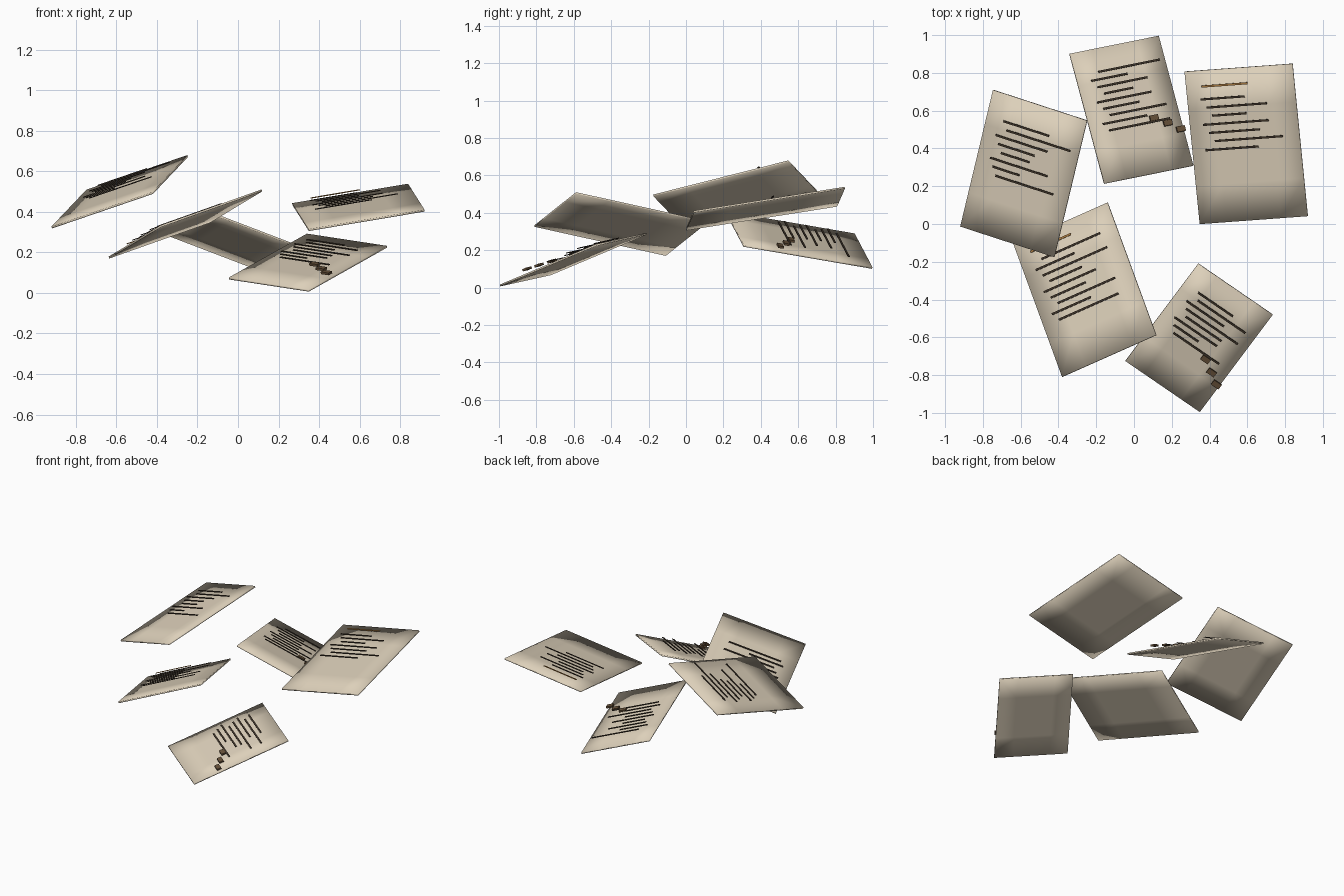
import bpy, bmesh
from mathutils import Vector, Matrix

cube = bpy.data.objects.get("Cube")
if cube:
    bpy.data.objects.remove(cube, do_unlink=True)

THICK = 0.01     # sheet thickness
FLOAT = 0.03     # height of the writing above its sheet
STEP = 0.0555    # row spacing as a share of sheet height


def material(name, rgb):
    m = bpy.data.materials.new(name)
    m.use_nodes = True
    m.diffuse_color = (*rgb, 1)
    m.node_tree.nodes["Principled BSDF"].inputs["Base Color"].default_value = (*rgb, 1)
    return m


PARCHMENT = material("parchment", (0.72, 0.63, 0.49))
INK = material("dark ink", (0.05, 0.035, 0.023))
OCHRE = material("ochre heading", (0.40, 0.20, 0.055))
WAX = material("brown fragment", (0.13, 0.08, 0.04))


def finish(name, bm, mat, matrix, smooth=False):
    mesh = bpy.data.meshes.new(name)
    bm.to_mesh(mesh)
    bm.free()
    mesh.materials.append(mat)
    for p in mesh.polygons:
        p.use_smooth = smooth
    ob = bpy.data.objects.new(name, mesh)
    ob.matrix_world = matrix
    bpy.context.collection.objects.link(ob)
    return ob


def add_box(bm, center, size):
    bmesh.ops.create_cube(bm, size=1, matrix=Matrix.Translation(center) @ Matrix.Diagonal((*size, 1)))


def build_page(name, top_left, top_right, bottom_left, first, indents, ends, heading=None, bits=()):
    """A sheet set by three corners, with rows of writing hovering above it."""
    tl, tr, bl = Vector(top_left), Vector(top_right), Vector(bottom_left)
    width, height = (tr - tl).length, (bl - tl).length
    x = (tr - tl).normalized()
    n = x.cross(tl - bl).normalized()
    frame = Matrix((x, n.cross(x), n)).transposed().to_4x4()
    frame.translation = (tr + bl) / 2
    above = Matrix.Translation((0, 0, FLOAT)) @ frame

    # Sheet
    bm = bmesh.new()
    bmesh.ops.create_grid(bm, x_segments=4, y_segments=4, size=0.5)
    bmesh.ops.scale(bm, vec=(width, height, 1), verts=bm.verts)
    sheet = finish(name + "_sheet", bm, PARCHMENT, frame, True)
    solid = sheet.modifiers.new("thickness", "SOLIDIFY")
    solid.thickness, solid.offset = THICK, 0

    def place(u, v):
        return Vector(((u - 0.5) * width, (0.5 - v) * height, 0))

    def row(bm, start, end, v):
        add_box(bm, place((start + end) / 2, v), ((end - start) * width, 0.011, 0.004))

    # Rows of writing, their indents repeating in turn
    bm = bmesh.new()
    for i, end in enumerate(ends):
        row(bm, indents[i % len(indents)], end, first + i * STEP)
    finish(name + "_writing", bm, INK, above)

    # Coloured heading
    if heading:
        bm = bmesh.new()
        row(bm, *heading)
        finish(name + "_heading", bm, OCHRE, above)

    # Loose fragments near the edge
    if bits:
        bm = bmesh.new()
        for u, v in bits:
            add_box(bm, place(u, v), (0.048, 0.03, 0.012))
        finish(name + "_fragments", bm, WAX, above)


build_page("left_page", (-0.746, 0.71, 0.505), (-0.249, 0.548, 0.675), (-0.918, -0.013, 0.323),
           0.19, (0.175, 0.225, 0.13),
           (0.66, 0.906, 0.68, 0.563, 0.528, 0.739, 0.46, 0.84))

build_page("back_page", (-0.344, 0.90, 0.286), (0.127, 0.995, 0.106), (-0.155, 0.214, 0.402),
           0.174, (0.256, 0.156, 0.205),
           (0.944, 0.562, 0.764, 0.583, 0.766, 0.609, 0.89, 0.653, 0.889),
           bits=((0.72, 0.592), (0.853, 0.649), (0.974, 0.712)))

build_page("right_page", (0.269, 0.807, 0.438), (0.841, 0.849, 0.534), (0.347, 0.0, 0.31),
           0.19, (0.122, 0.168, 0.214),
           (0.529, 0.726, 0.532, 0.728, 0.638, 0.843, 0.612),
           heading=(0.143, 0.568, 0.106))

build_page("front_left_page", (-0.635, -0.107, 0.175), (-0.138, 0.114, 0.351), (-0.381, -0.81, 0.329),
           0.175, (0.205, 0.115, 0.16),
           (0.827, 0.525, 0.845, 0.549, 0.665, 0.53, 0.815, 0.529, 0.793),
           heading=(0.13, 0.557, 0.097))

build_page("front_right_page", (0.339, -0.209, 0.288), (0.733, -0.479, 0.228), (-0.044, -0.725, 0.071),
           0.198, (0.191, 0.24, 0.145),
           (0.659, 0.879, 0.645, 0.888, 0.72, 0.715, 0.52, 0.853),
           bits=((0.703, 0.617), (0.842, 0.678), (0.965, 0.737)))
